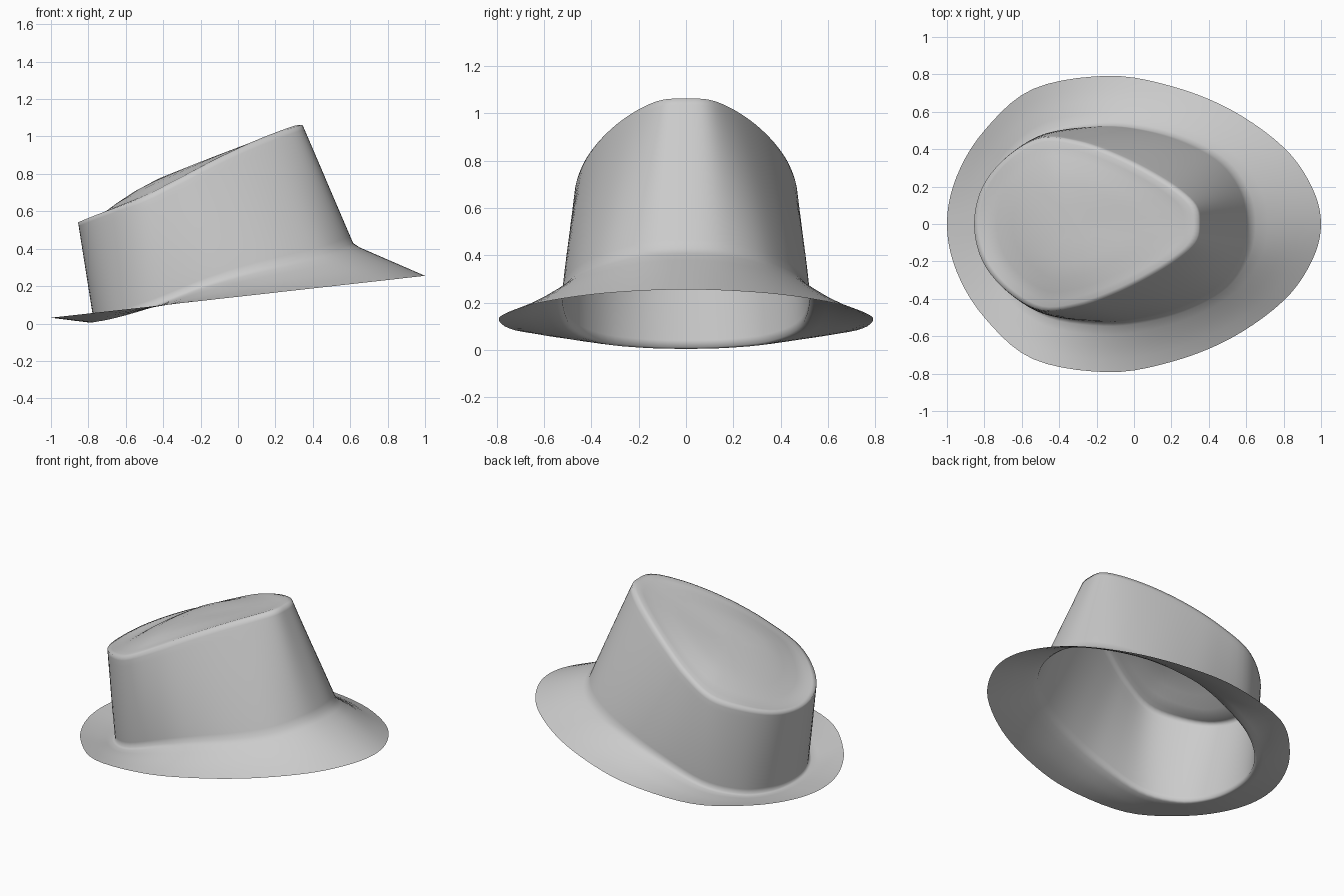
import bpy, bmesh
from mathutils import Vector

if "Cube" in bpy.data.objects:
    bpy.data.objects.remove(bpy.data.objects["Cube"])

SUB = 5  # smooth steps between outline points

# Half outlines (x, y, z), running from the front tip round to the back
BRIM = [(1, 0), (.95, .2), (.8, .41), (.52, .61), (.2, .737), (-.14, .792),
        (-.54, .722), (-.8, .5), (-.95, .25), (-1, 0)]
BRIM = [(x, y, .143 + .112 * x) for x, y in BRIM]
BASE = [(.62, 0, .42), (.59, .17, .41), (.48, .33, .37), (.29, .44, .325),
        (.07, .504, .275), (-.16, .525, .205), (-.45, .485, .09), (-.64, .36, .03),
        (-.74, .19, .008), (-.77, 0, .002)]
RIM = [(.345, 0, 1.062), (.325, .1, 1.057), (.22, .195, 1.02), (.06, .293, .955),
       (-.12, .38, .87), (-.3, .442, .775), (-.5, .462, .675), (-.68, .36, .61),
       (-.81, .2, .56), (-.855, 0, .54)]

# Height of the crown top along its middle (x, z)
CREASE = [(-.86, .545), (-.65, .665), (-.45, .765), (-.25, .845), (-.1, .9),
          (.1, .97), (.25, 1.015), (.35, 1.04)]


def smooth_ring(half):
    """Mirror a half outline and run a closed Catmull-Rom curve through it."""
    pts = [Vector(p) for p in half]
    pts += [Vector((p.x, -p.y, p.z)) for p in reversed(pts[1:-1])]
    n, out = len(pts), []
    for i in range(n):
        a, b, c, d = (pts[(i + k) % n] for k in (-1, 0, 1, 2))
        for j in range(SUB):
            t = j / SUB
            out.append(.5 * (2 * b + (c - a) * t + (2 * a - 5 * b + 4 * c - d) * t * t
                             + (3 * b - a - 3 * c + d) * t ** 3))
    return out


def blend(r1, r2, t, bulge=0.0, sag=0.0):
    """Ring between two rings; bulge widens it in y, sag lowers its sides."""
    ring, k = [], 4 * t * (1 - t)
    for a, b in zip(r1, r2):
        p = a.lerp(b, t)
        p.z -= sag * k * abs(p.y)
        p.y *= 1 + bulge * k
        ring.append(p)
    return ring


def crease_height(x):
    x = min(max(x, CREASE[0][0]), CREASE[-1][0])
    for (x0, z0), (x1, z1) in zip(CREASE, CREASE[1:]):
        if x <= x1:
            return z0 + (z1 - z0) * (x - x0) / (x1 - x0)


brim, base, rim = (smooth_ring(h) for h in (BRIM, BASE, RIM))

# Brim rising to the crown, with a small fillet at the join
rings = [brim] + [blend(brim, base, t, sag=.015) for t in (.25, .5, .75, .92)]
rings.append(blend(base, rim, .015))

# Crown wall
rings += [blend(base, rim, t, bulge=.02)
          for t in (.07, .2, .35, .5, .65, .8, .9, .96)]
rings.append([Vector((p.x, p.y * .995, p.z)) for p in rim])

# Teardrop top: shallow groove inside the rim, low bulge in the middle
centre = Vector((-.3, 0, 0))
for s, w, dz in ((.95, .85, .002), (.88, .62, -.006), (.78, .36, -.009),
                 (.63, .15, -.004), (.45, .04, 0), (.22, 0, 0)):
    ring = []
    for p in rim:
        q = centre.lerp(p, s)
        q.z = w * p.z + (1 - w) * crease_height(q.x) + dz
        ring.append(q)
    rings.append(ring)

# Skin the rings into one thin sheet
bm = bmesh.new()
loops = [[bm.verts.new(p) for p in r] for r in rings]
n = len(brim)
for a, b in zip(loops, loops[1:]):
    for i in range(n):
        j = (i + 1) % n
        bm.faces.new((a[i], a[j], b[j], b[i]))
tip = bm.verts.new((centre.x, 0, crease_height(centre.x)))
for i in range(n):
    bm.faces.new((loops[-1][i], loops[-1][(i + 1) % n], tip))
for f in bm.faces:
    f.smooth = True
mesh = bpy.data.meshes.new("hat")
bm.to_mesh(mesh)
bm.free()
hat = bpy.data.objects.new("hat", mesh)
bpy.context.collection.objects.link(hat)
